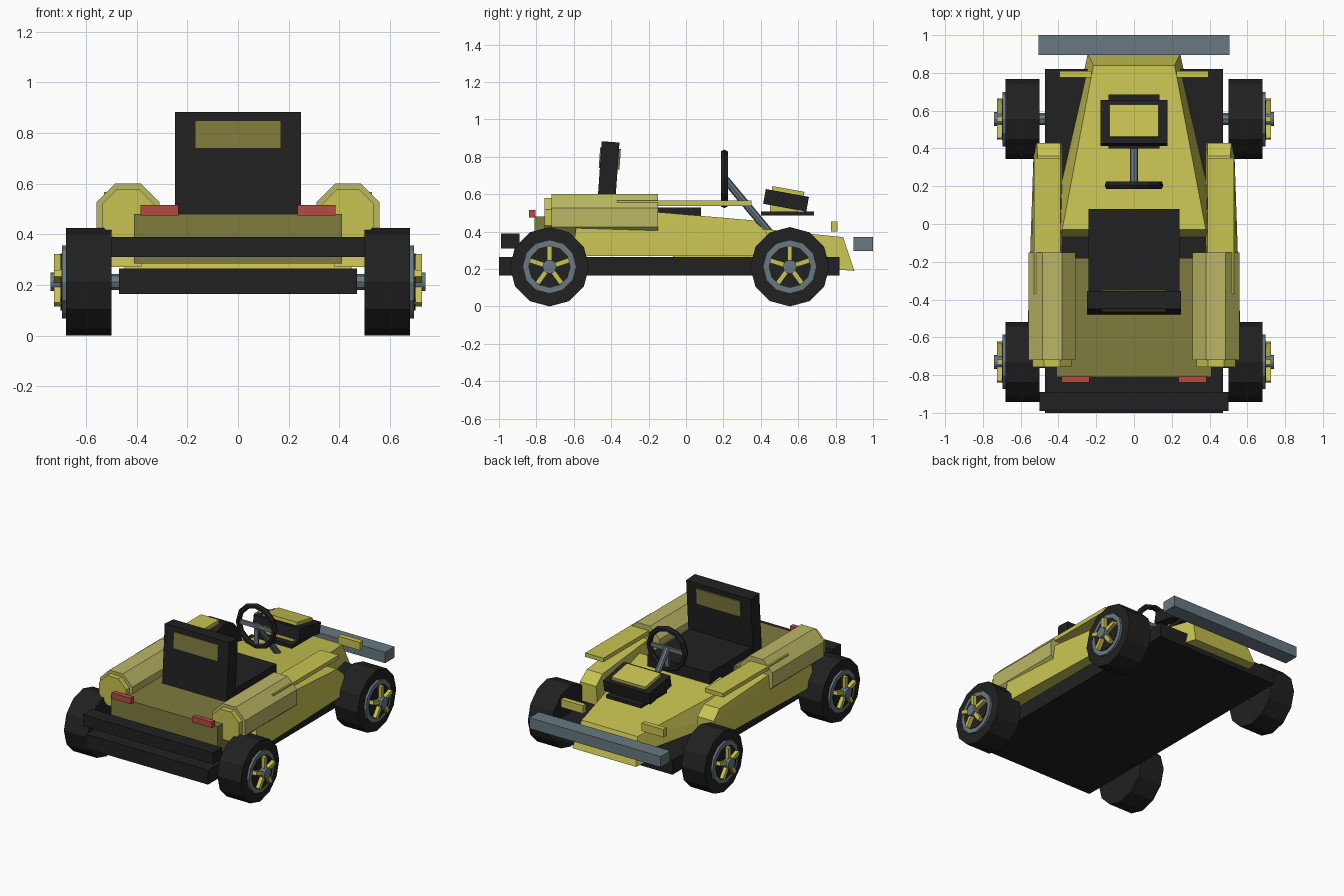
import bpy, bmesh, math
from mathutils import Matrix, Vector

if "Cube" in bpy.data.objects:
    bpy.data.objects.remove(bpy.data.objects["Cube"])


def material(name, r, g, b):
    m = bpy.data.materials.new(name)
    m.diffuse_color = (r, g, b, 1)
    m.use_nodes = True
    m.node_tree.nodes["Principled BSDF"].inputs["Base Color"].default_value = m.diffuse_color
    return m


YELLOW = material("yellow", 0.58, 0.55, 0.085)
OLIVE = material("olive", 0.21, 0.20, 0.047)
KHAKI = material("khaki", 0.50, 0.475, 0.13)
BLACK = material("black", 0.015, 0.015, 0.015)
GREY = material("blue grey", 0.14, 0.19, 0.22)
RED = material("red", 0.46, 0.07, 0.06)


def finish(bm, name, mat):
    bmesh.ops.recalc_face_normals(bm, faces=bm.faces[:])
    me = bpy.data.meshes.new(name)
    bm.to_mesh(me)
    bm.free()
    me.materials.append(mat)
    ob = bpy.data.objects.new(name, me)
    bpy.context.collection.objects.link(ob)
    return ob


def box(name, mat, x, y, z, tilt=0.0):
    """Box from ranges, tilted about the x axis through its centre."""
    bm = bmesh.new()
    c = Vector([(a + b) / 2 for a, b in (x, y, z)])
    size = [abs(b - a) for a, b in (x, y, z)]
    bmesh.ops.create_cube(bm, size=1, matrix=Matrix.Translation(c)
                          @ Matrix.Rotation(tilt, 4, 'X') @ Matrix.Diagonal((*size, 1)))
    return finish(bm, name, mat)


def rod(name, mat, p1, p2, r1, r2=None, n=12, spin=0.0):
    """Cylinder or cone between two points."""
    bm = bmesh.new()
    p1, p2 = Vector(p1), Vector(p2)
    d = p2 - p1
    rot = d.to_track_quat('Z', 'Y').to_matrix().to_4x4()
    bmesh.ops.create_cone(bm, cap_ends=True, segments=n, radius1=r1,
                          radius2=r1 if r2 is None else r2, depth=d.length,
                          matrix=Matrix.Translation((p1 + p2) / 2) @ rot
                          @ Matrix.Rotation(spin, 4, 'Z'))
    return finish(bm, name, mat)


def hull(name, mat, points):
    """Convex solid around a few corner points."""
    bm = bmesh.new()
    for p in points:
        bm.verts.new(p)
    bmesh.ops.convex_hull(bm, input=bm.verts[:])
    bmesh.ops.dissolve_limit(bm, angle_limit=0.01, verts=bm.verts[:], edges=bm.edges[:])
    return finish(bm, name, mat)


# chassis and bumpers
box("chassis", BLACK, (-0.47, 0.47), (-1.0, 0.82), (0.165, 0.265))
box("rear_bumper", BLACK, (-0.5, 0.5), (-0.99, -0.89), (0.31, 0.39))
box("front_bumper", GREY, (-0.505, 0.505), (0.895, 1.0), (0.295, 0.37))

# nose wedge and rear deck
nose = [(0.215, 0.84, 0.37), (0.245, 0.9, 0.19), (0.38, -0.03, 0.46), (0.45, -0.07, 0.265)]
hull("nose", YELLOW, [(s * x, y, z) for s in (1, -1) for x, y, z in nose])
box("rear_deck", OLIVE, (-0.41, 0.41), (-0.81, -0.18), (0.285, 0.48))

# seat
box("seat_cushion", BLACK, (-0.24, 0.24), (-0.42, 0.08), (0.42, 0.53))
box("seat_back", BLACK, (-0.248, 0.248), (-0.465, -0.37), (0.47, 0.88), -0.07)
box("headrest_panel", OLIVE, (-0.17, 0.17), (-0.463, -0.352), (0.735, 0.845), -0.07)

# instrument box on the nose
box("instrument_base", BLACK, (-0.135, 0.135), (0.40, 0.685), (0.485, 0.508))
box("instrument_spacer", YELLOW, (-0.11, 0.11), (0.45, 0.60), (0.50, 0.54))
box("instrument_box", BLACK, (-0.178, 0.178), (0.418, 0.652), (0.527, 0.607), -0.18)
box("instrument_panel", YELLOW, (-0.13, 0.13), (0.458, 0.632), (0.598, 0.628), -0.18)

# steering wheel: a ring of low sided tube
bm = bmesh.new()
rings = []
for i in range(12):
    a = math.tau * i / 12
    ring = []
    for j in range(6):
        b = math.tau * j / 6
        r = 0.138 + 0.018 * math.cos(b)
        ring.append(bm.verts.new((r * math.sin(a), 0.205 + 0.022 * math.sin(b),
                                  0.682 + r * math.cos(a))))
    rings.append(ring)
for i in range(12):
    p, q = rings[i], rings[(i + 1) % 12]
    for j in range(6):
        k = (j + 1) % 6
        bm.faces.new((p[j], p[k], q[k], q[j]))
finish(bm, "steering_wheel", BLACK)
box("steering_spoke_bar", GREY, (-0.135, 0.135), (0.197, 0.213), (0.668, 0.696))
box("steering_spoke_lower", GREY, (-0.014, 0.014), (0.197, 0.213), (0.55, 0.68))
rod("steering_column", GREY, (0, 0.205, 0.685), (0, 0.455, 0.385), 0.021, n=8)

for s, side in ((1, "right"), (-1, "left")):
    def X(a, b):
        return (s * a, s * b)

    # side pod with sloping walls
    pod = [(0.53, 0.43, 0.27), (0.38, 0.43, 0.27), (0.515, 0.43, 0.40), (0.39, 0.43, 0.40),
           (0.51, 0.36, 0.46), (0.39, 0.36, 0.46), (0.545, -0.57, 0.54), (0.40, -0.57, 0.54),
           (0.565, -0.61, 0.27), (0.38, -0.61, 0.27)]
    hull(side + "_side_pod", YELLOW, [(s * x, y, z) for x, y, z in pod])
    box(side + "_pod_rail", YELLOW, X(0.39, 0.53), (-0.37, 0.35), (0.538, 0.566))

    # eight sided tank with cap
    cx, cz = s * 0.434, 0.475
    rod(side + "_tank", KHAKI, (cx, -0.72, cz), (cx, -0.15, cz), 0.135, n=8, spin=math.pi / 8)
    rod(side + "_tank_cap", YELLOW, (cx, -0.757, cz), (cx, -0.715, cz), 0.112, n=8,
        spin=math.pi / 8)

    # lights
    box(side + "_tail_light", RED, X(0.235, 0.385), (-0.84, -0.805), (0.475, 0.515))
    box(side + "_front_light", YELLOW, X(0.225, 0.395), (0.775, 0.81), (0.40, 0.455))

    # wheels
    for y, end in ((-0.73, "rear"), (0.555, "front")):
        n, z = side + "_" + end, 0.212

        def disc(part, mat, x1, x2, r, seg=12):
            rod(n + part, mat, (s * x1, y, z), (s * x2, y, z), r, n=seg)

        disc("_tire", BLACK, 0.5, 0.68, 0.212)
        disc("_rim", GREY, 0.67, 0.695, 0.144)
        disc("_rim_recess", BLACK, 0.68, 0.70, 0.113)
        disc("_hub", GREY, 0.69, 0.74, 0.037)
        disc("_axle", GREY, 0.40, 0.51, 0.032, 8)
        # five spokes
        bm = bmesh.new()
        for k in range(5):
            m = (Matrix.Translation((s * 0.711, y, z)) @ Matrix.Rotation(math.tau * k / 5, 4, 'X')
                 @ Matrix.Translation((0, 0, 0.066)) @ Matrix.Diagonal((0.03, 0.026, 0.088, 1)))
            bmesh.ops.create_cube(bm, size=1, matrix=m)
        finish(bm, n + "_spokes", YELLOW)
